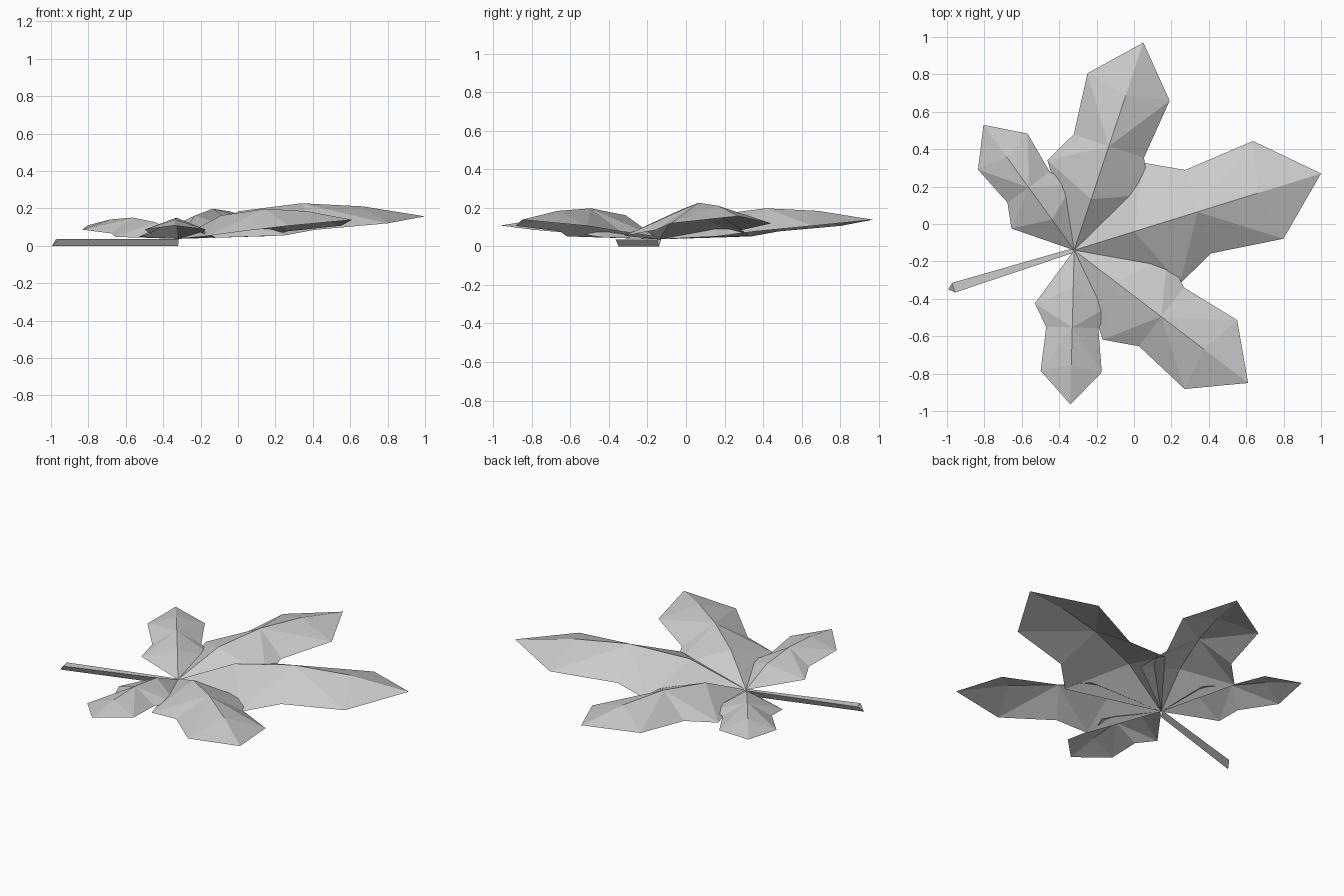
import bpy
import math
from mathutils import Vector

cube = bpy.data.objects.get("Cube")
if cube:
    bpy.data.objects.remove(cube, do_unlink=True)

grey = bpy.data.materials.new("light_grey")
grey.use_nodes = True
colour = (0.6, 0.6, 0.6, 1)
grey.diffuse_color = colour
grey.node_tree.nodes["Principled BSDF"].inputs["Base Color"].default_value = colour

BASE = Vector((-0.32, -0.14, 0.037))

# Unit leaflet: (distance along, height) for the midrib,
# (distance along, half width, height) for the margin
RIB = [(0, 0), (0.245, 0.107), (0.5, 0.1375), (0.745, 0.126), (1, 0.087)]
EDGE = [(0.351, 0.246, 0.013), (0.502, 0.169, 0.035), (0.786, 0.198, 0.06)]


def add_mesh(name, verts, faces):
    mesh = bpy.data.meshes.new(name)
    mesh.from_pydata(verts, [], faces)
    mesh.materials.append(grey)
    mesh.update()
    obj = bpy.data.objects.new(name, mesh)
    bpy.context.collection.objects.link(obj)
    return obj


# Folded leaflet: one shape mirrored across its midrib, then scaled and turned
def add_leaflet(name, tip_x, tip_y):
    run = Vector((tip_x, tip_y)) - BASE.xy
    verts = [(a, 0, h) for a, h in RIB]
    faces = []
    for side in (1, -1):
        start = len(verts)
        verts += [(a, side * w, h) for a, w, h in EDGE]
        e1, e2, e3 = range(start, start + 3)
        strip = [(0, e1, 1), (1, e1, 2), (2, e1, e2),
                 (2, e2, e3), (2, e3, 3), (3, e3, 4)]
        faces += [f[::-side] for f in strip]
    obj = add_mesh(name, verts, faces)
    obj.location = BASE
    obj.scale = (run.length,) * 3
    obj.rotation_euler.z = math.atan2(run.y, run.x)


for name, x, y in [("main_leaflet", 1.0, 0.27),
                   ("back_leaflet", 0.05, 0.97),
                   ("front_leaflet", 0.61, -0.85),
                   ("small_back_leaflet", -0.805, 0.53),
                   ("small_front_leaflet", -0.34, -0.965)]:
    add_leaflet(name, x, y)

# Tapered three-sided stem, running opposite the main leaflet
direction = Vector((0.955, 0.297, 0))
across = Vector((-0.297, 0.955, 0))
near = BASE.copy()
far = BASE - direction * 0.675
verts = []
for end, half, shift in ((far, 0.027, -0.03), (near, 0.012, 0)):
    keel = end + direction * shift
    keel.z = 0
    verts += [end + across * half, end - across * half, keel]
add_mesh("stem", verts, [(0, 2, 1), (3, 4, 5), (0, 1, 4, 3),
                         (1, 2, 5, 4), (2, 0, 3, 5)])
